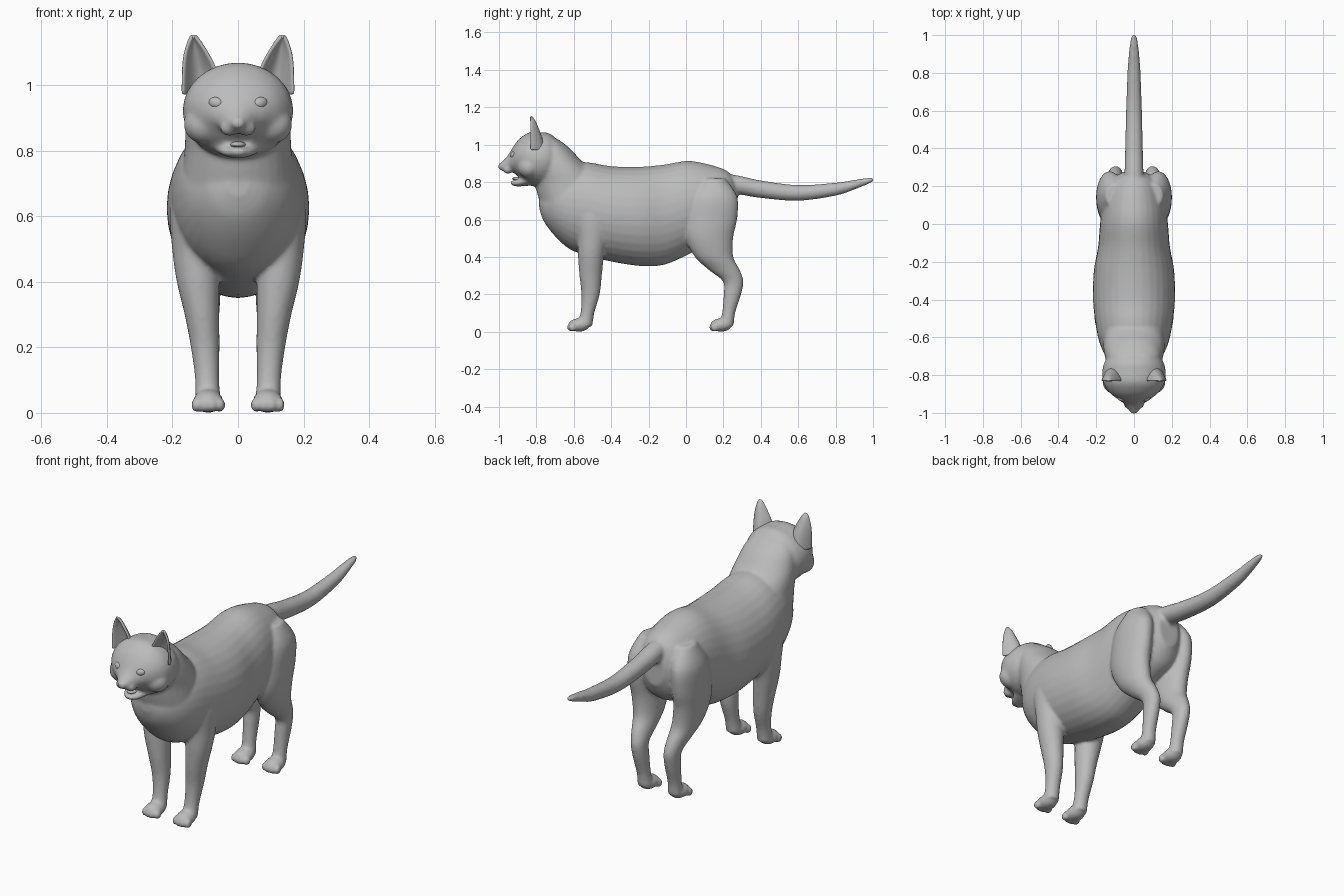
import bpy, bmesh, math
from mathutils import Vector, Matrix

cube = bpy.data.objects.get("Cube")
if cube:
    bpy.data.objects.remove(cube, do_unlink=True)

grey = bpy.data.materials.new("plain grey")
grey.use_nodes = True
grey.diffuse_color = (0.5, 0.5, 0.5, 1)
grey.node_tree.nodes["Principled BSDF"].inputs["Base Color"].default_value = (0.5, 0.5, 0.5, 1)


def spline(rows, steps=4):
    """Catmull-Rom interpolation between rows of numbers."""
    rows = [Vector(r) for r in rows]
    out = []
    for i in range(len(rows) - 1):
        a, b, c, d = rows[max(i - 1, 0)], rows[i], rows[i + 1], rows[min(i + 2, len(rows) - 1)]
        for k in range(steps):
            t = k / steps
            out.append(b + (c - a) * t / 2 + (a * 2 - b * 5 + c * 4 - d) * t * t / 2
                       + (b * 3 - a - c * 3 + d) * t ** 3 / 2)
    return out + [rows[-1]]


def loft(bm, rows, place, sides=32):
    """Closed tube: place(row, cos, sin) gives each ring point."""
    rings = []
    for row in spline(rows):
        angles = [2 * math.pi * i / sides for i in range(sides)]
        rings.append([bm.verts.new(place(row, math.cos(a), math.sin(a))) for a in angles])
    for a, b in zip(rings, rings[1:]):
        for i in range(sides):
            j = (i + 1) % sides
            bm.faces.new((a[i], a[j], b[j], b[i]))
    bm.faces.new(rings[0])
    bm.faces.new(rings[-1])


def along_y(bm, rows):
    # row: y, centre z, half width, half height
    loft(bm, rows, lambda r, c, s: (r[2] * c, r[0], r[1] + r[3] * s))


def along_z(bm, rows, side=1):
    # row: z, centre y, centre x, half width, half depth
    loft(bm, rows, lambda r, c, s: (side * (r[2] + r[3] * c), r[1] + r[4] * s, r[0]))


def ball(bm, centre, radii):
    m = Matrix.Translation(centre) @ Matrix.Diagonal((*radii, 1))
    bmesh.ops.create_uvsphere(bm, u_segments=24, v_segments=16, radius=1, matrix=m)


def finish(name, bm):
    bmesh.ops.recalc_face_normals(bm, faces=bm.faces)
    for f in bm.faces:
        f.smooth = True
    mesh = bpy.data.meshes.new(name)
    bm.to_mesh(mesh)
    bm.free()
    mesh.materials.append(grey)
    ob = bpy.data.objects.new(name, mesh)
    bpy.context.collection.objects.link(ob)
    return ob


bm = bmesh.new()
# Torso
along_y(bm, [(.275, .70, .06, .09), (.22, .69, .13, .17), (.1, .68, .165, .22),
             (0, .66, .18, .253), (-.12, .625, .19, .268), (-.25, .617, .213, .265),
             (-.4, .63, .217, .255), (-.52, .655, .205, .25), (-.62, .67, .185, .23),
             (-.7, .68, .15, .17), (-.76, .68, .09, .09), (-.785, .69, .03, .03)])
# Neck
along_z(bm, [(.55, -.58, 0, .15, .13), (.65, -.6, 0, .175, .165), (.72, -.615, 0, .17, .175),
             (.8, -.63, 0, .163, .18), (.86, -.66, 0, .16, .16), (.92, -.69, 0, .15, .125),
             (.98, -.715, 0, .13, .095), (1.03, -.735, 0, .09, .05)])
# Head and muzzle
along_y(bm, [(-.65, .91, .09, .07), (-.72, .92, .15, .135), (-.78, .92, .168, .146),
             (-.84, .925, .162, .14), (-.89, .927, .132, .105), (-.92, .922, .097, .073),
             (-.95, .9, .055, .046), (-.98, .886, .032, .027), (-1.004, .884, .014, .012)])
# Lower jaw
along_y(bm, [(-.79, .825, .095, .04), (-.86, .806, .068, .027), (-.91, .795, .044, .018),
             (-.938, .797, .018, .01)])
# Tail
along_y(bm, [(.18, .80, .05, .05), (.28, .785, .05, .05), (.4, .762, .047, .047),
             (.6, .742, .042, .042), (.8, .762, .035, .035), (.9, .786, .028, .026),
             (.98, .808, .018, .016), (1.004, .814, .008, .008)])
for side in (1, -1):
    # Front leg
    along_z(bm, [(.03, -.545, .092, .04, .045), (.1, -.527, .094, .037, .037),
                 (.2, -.51, .1, .044, .049), (.3, -.51, .11, .053, .06),
                 (.4, -.508, .122, .065, .069), (.5, -.5, .13, .071, .08),
                 (.62, -.5, .138, .07, .09), (.72, -.5, .135, .05, .06)], side)
    # Hind leg
    along_z(bm, [(.03, .215, .09, .038, .04), (.1, .228, .092, .035, .035),
                 (.2, .248, .095, .038, .047), (.27, .252, .098, .04, .055),
                 (.33, .205, .105, .05, .083), (.4, .15, .115, .063, .103),
                 (.5, .125, .125, .07, .127), (.6, .135, .13, .07, .138),
                 (.72, .15, .125, .07, .125), (.82, .15, .1, .05, .06)], side)
    # Paws with four toes each
    for y in (-.572, .188):
        ball(bm, (side * .091, y, .036), (.046, .058, .036))
        for i in range(4):
            outer = abs(i - 1.5) > 1
            ball(bm, (side * .091 + (i - 1.5) * .025, y - (.034 if outer else .043), .024),
                 (.015, .022, .024))
    # Whisker pads and cheeks
    ball(bm, (side * .026, -.952, .868), (.029, .027, .024))
    ball(bm, (side * .1, -.84, .88), (.066, .06, .06))
body = finish("body", bm)
# Fuse the parts into one soft skin
fuse = body.modifiers.new("fuse", 'REMESH')
fuse.mode = 'VOXEL'
fuse.voxel_size = 0.008
fuse.use_smooth_shade = True
soft = body.modifiers.new("soften", 'SMOOTH')
soft.factor = 0.5
soft.iterations = 8

# Ears: hollow pointed shells, open to the front
for side, name in ((1, "left_ear"), (-1, "right_ear")):
    bm = bmesh.new()
    # row: z, centre x, half width
    rows = spline([(.97, .112, .058), (1.04, .117, .052), (1.09, .126, .038),
                   (1.13, .133, .019), (1.15, .136, .005)])
    grid = []
    for n, (z, x, w) in enumerate(rows):
        hollow = .075 * (1 - n / (len(rows) - 1))
        grid.append([bm.verts.new((side * (x + w * s), -.832 + hollow * (1 - s * s), z))
                     for s in [i / 5 - 1 for i in range(11)]])
    for a, b in zip(grid, grid[1:]):
        for i in range(10):
            bm.faces.new((a[i], a[i + 1], b[i + 1], b[i]))
    ear = finish(name, bm)
    shell = ear.modifiers.new("thickness", 'SOLIDIFY')
    shell.thickness = 0.012
    shell.offset = 0
    ear.modifiers.new("round", 'SUBSURF').levels = 1

# Eyes with raised lids
for side, name in ((1, "left"), (-1, "right")):
    centre = Vector((side * .067, -.922, .945))
    turn = Matrix.Rotation(side * .45, 4, 'Z') @ Matrix.Rotation(-side * .15, 4, 'Y')
    bm = bmesh.new()
    ball(bm, (0, 0, 0), (.024, .016, .018))
    bm.transform(Matrix.Translation(centre) @ turn)
    finish(name + "_eye", bm)

# Nose and tongue
bm = bmesh.new()
ball(bm, (0, -.982, .888), (.02, .018, .012))
finish("nose", bm)
bm = bmesh.new()
ball(bm, (0, -.895, .818), (.024, .035, .01))
finish("tongue", bm)
